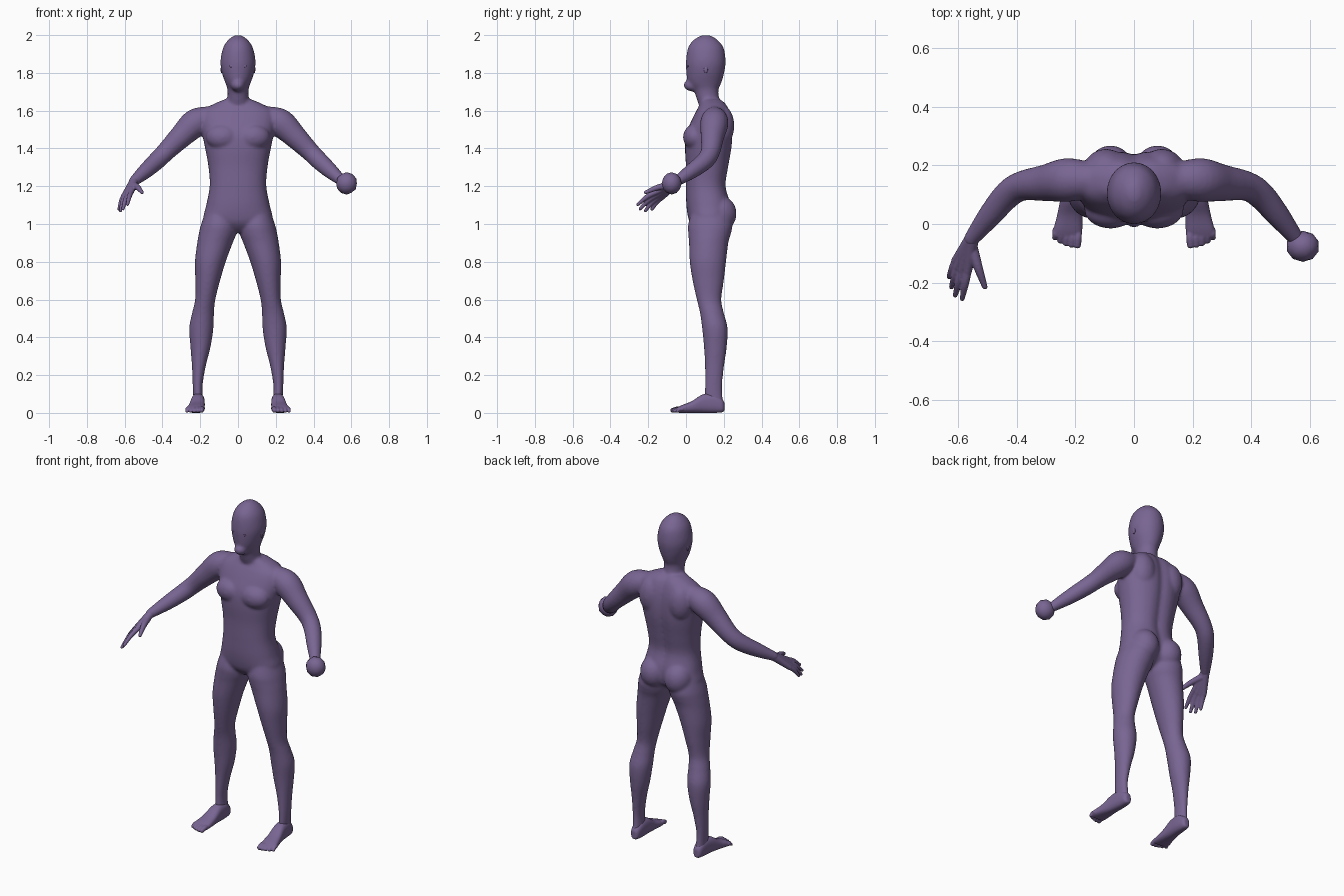
import bpy, bmesh, math
from mathutils import Vector, Matrix

if "Cube" in bpy.data.objects:
    bpy.data.objects.remove(bpy.data.objects["Cube"])

skin = bpy.data.materials.new("muted purple")
skin.diffuse_color = (0.19, 0.13, 0.29, 1)
skin.use_nodes = True
skin.node_tree.nodes["Principled BSDF"].inputs["Base Color"].default_value = skin.diffuse_color


def spline(pts, steps=5):
    """Catmull-Rom through tuples of any length."""
    p = [Vector(q) for q in pts]
    p = [p[0]] + p + [p[-1]]
    out = []
    for i in range(1, len(p) - 2):
        a, b, c, d = p[i - 1:i + 3]
        for k in range(steps):
            t = k / steps
            out.append(0.5 * (2 * b + (c - a) * t + (2 * a - 5 * b + 4 * c - d) * t * t
                              + (3 * b - a - 3 * c + d) * t ** 3))
    return out + [p[-2]]


def skin_rings(bm, rings):
    rows = [[bm.verts.new(v) for v in r] for r in rings]
    n = len(rows[0])
    for a, b in zip(rows, rows[1:]):
        for i in range(n):
            bm.faces.new((a[i], a[(i + 1) % n], b[(i + 1) % n], b[i]))
    bm.faces.new(rows[0][::-1])
    bm.faces.new(rows[-1])


def loft(bm, sections, s=1, axis='Z', power=2.0, groove=0.0):
    """Sections: height, min x, max x, min depth, max depth."""
    rings = []
    for h, x0, x1, d0, d1 in spline(sections):
        ring = []
        for i in range(40):
            a = 2 * math.pi * i / 40
            c, w = math.cos(a), math.sin(a)
            x = (x0 + x1) / 2 + (x1 - x0) / 2 * math.copysign(abs(c) ** (2 / power), c)
            d = (d0 + d1) / 2 + (d1 - d0) / 2 * math.copysign(abs(w) ** (2 / power), w)
            if w > 0:
                d -= groove * math.exp(-(x / 0.03) ** 2)
            ring.append((s * x, d, h) if axis == 'Z' else (s * x, h, d))
        rings.append(ring)
    skin_rings(bm, rings)


def ball(bm, c, r, sub=3):
    m = Matrix.Translation(c) @ Matrix.Diagonal((*r, 1))
    bmesh.ops.create_icosphere(bm, subdivisions=sub, radius=1, matrix=m)


def tube(bm, pts, s=1):
    """Round limb through x, y, z, radius, with rounded ends."""
    p = spline([(s * x, y, z, r) for x, y, z, r in pts])
    rings = []
    for i, q in enumerate(p):
        t = (p[min(i + 1, len(p) - 1)] - p[max(i - 1, 0)]).to_3d().normalized()
        u = t.cross(Vector((0.3, 0.2, 1))).normalized()
        v = t.cross(u)
        rings.append([q.to_3d() + q[3] * (u * math.cos(k * math.pi / 10) + v * math.sin(k * math.pi / 10))
                      for k in range(20)])
    skin_rings(bm, rings)
    for q in (p[0], p[-1]):
        ball(bm, q.to_3d(), [q[3]] * 3)


def finish(bm, name, voxel=None, smooth=0):
    bmesh.ops.recalc_face_normals(bm, faces=bm.faces)
    for f in bm.faces:
        f.smooth = True
    me = bpy.data.meshes.new(name)
    bm.to_mesh(me)
    bm.free()
    me.materials.append(skin)
    ob = bpy.data.objects.new(name, me)
    bpy.context.collection.objects.link(ob)
    if voxel:
        m = ob.modifiers.new("fuse", 'REMESH')
        m.mode = 'VOXEL'
        m.voxel_size = voxel
        m.use_smooth_shade = True
        m = ob.modifiers.new("soften", 'SMOOTH')
        m.factor = 0.5
        m.iterations = smooth


def sym(rows):
    return [(z, -w, w, a, b) for z, w, a, b in rows]


# Body: torso, limbs and muscle masses fused into one skin
bm = bmesh.new()
loft(bm, sym([(0.955, .04, .07, .16), (0.98, .10, .04, .20), (1.02, .18, .015, .235),
              (1.1, .168, .002, .24), (1.2, .15, 0, .215), (1.3, .156, 0, .228),
              (1.4, .174, -.005, .245), (1.48, .19, .002, .25), (1.55, .20, .03, .245),
              (1.60, .185, .055, .232), (1.635, .13, .075, .215), (1.66, .07, .08, .19)]),
     power=2.3, groove=.014)
# Neck and skull
loft(bm, sym([(1.58, .09, .09, .21), (1.62, .07, .072, .2), (1.66, .057, .057, .177),
              (1.71, .056, .04, .172), (1.75, .068, .01, .188), (1.80, .085, .002, .202),
              (1.86, .093, 0, .21), (1.93, .08, .01, .2), (1.97, .056, .035, .172),
              (1.993, .028, .07, .14), (2.0, .012, .09, .12)]))
# Jaw
ball(bm, (0, .038, 1.735), (.038, .052, .034))
for s in (-1, 1):
    # Leg
    loft(bm, [(1.1, .03, .16, .04, .22), (1.0, .006, .195, .012, .245), (.95, .008, .207, .012, .238),
              (.9, .028, .216, .016, .224), (.8, .065, .228, .02, .212), (.7, .095, .226, .035, .2),
              (.6, .12, .227, .057, .187), (.53, .127, .243, .074, .2), (.45, .13, .258, .085, .22),
              (.35, .145, .252, .095, .216), (.25, .17, .244, .1, .202), (.15, .187, .24, .1, .192),
              (.08, .186, .237, .1, .195), (.03, .186, .237, .12, .2)], s)
    # Arm
    tube(bm, [(.15, .15, 1.565, .06), (.225, .15, 1.535, .075), (.30, .14, 1.465, .063),
              (.38, .13, 1.385, .051), (.43, .10, 1.335, .048), (.49, .03, 1.28, .041),
              (.553, -.05, 1.225, .027)], s)
    # Buttock, chest and shoulder blade
    ball(bm, (s * .08, .18, 1.055), (.082, .088, .095))
    ball(bm, (s * .08, .05, 1.46), (.09, .066, .07))
    ball(bm, (s * .095, .19, 1.52), (.075, .066, .11))
finish(bm, "body", .0075, 10)

# Feet with toes
for s, side in ((-1, "right"), (1, "left")):
    bm = bmesh.new()
    loft(bm, [(.203, .195, .222, .01, .055), (.19, .184, .235, .003, .075), (.15, .177, .242, 0, .1),
              (.09, .176, .25, 0, .098), (.03, .176, .262, 0, .062), (-.02, .176, .274, 0, .042),
              (-.045, .18, .272, .001, .03)], s, axis='Y', power=2.5)
    for i in range(5):
        x, r = .191 + i * .0195, .0135 - i * .0011
        tip = -.071 + .0015 * i * i
        tube(bm, [(x, -.02, .02, r), (x, (tip - .02) / 2, .021, r), (x + .002, tip, r, r * .95)], s)
    finish(bm, side + "_foot", .004, 3)

# Open hand: palm bones fan out to four fingers, plus thumb
bm = bmesh.new()
wrist = (-.55, -.045, 1.228)
fingers = [((-.566, -.16, 1.168), (-.585, -.255, 1.103)),
           ((-.585, -.157, 1.152), (-.609, -.243, 1.080)),
           ((-.600, -.145, 1.143), (-.622, -.215, 1.070)),
           ((-.608, -.125, 1.142), (-.630, -.180, 1.078))]
for k, t in fingers:
    mid = [(a + b) / 2 for a, b in zip(k, t)]
    mid[2] += .008
    tube(bm, [(*wrist, .024), (*k, .0145)])
    tube(bm, [(*k, .0135), (*mid, .0125), (*t, .0085)])
tube(bm, [(-.553, -.075, 1.207, .02), (-.53, -.15, 1.193, .0155), (-.508, -.214, 1.167, .0095)])
finish(bm, "open_hand", .004, 3)

# Closed fist
bm = bmesh.new()
ball(bm, (.575, -.076, 1.215), (.057, .053, .059), 2)
finish(bm, "closed_fist")

# Small ears and eyelids lying almost flush with the skull
for s, side in ((-1, "right"), (1, "left")):
    bm = bmesh.new()
    ball(bm, (s * .087, .105, 1.818), (.005, .011, .02), 2)
    finish(bm, side + "_ear")
    bm = bmesh.new()
    ball(bm, (s * .032, .010, 1.835), (.015, .004, .006), 2)
    finish(bm, side + "_eyelid")
